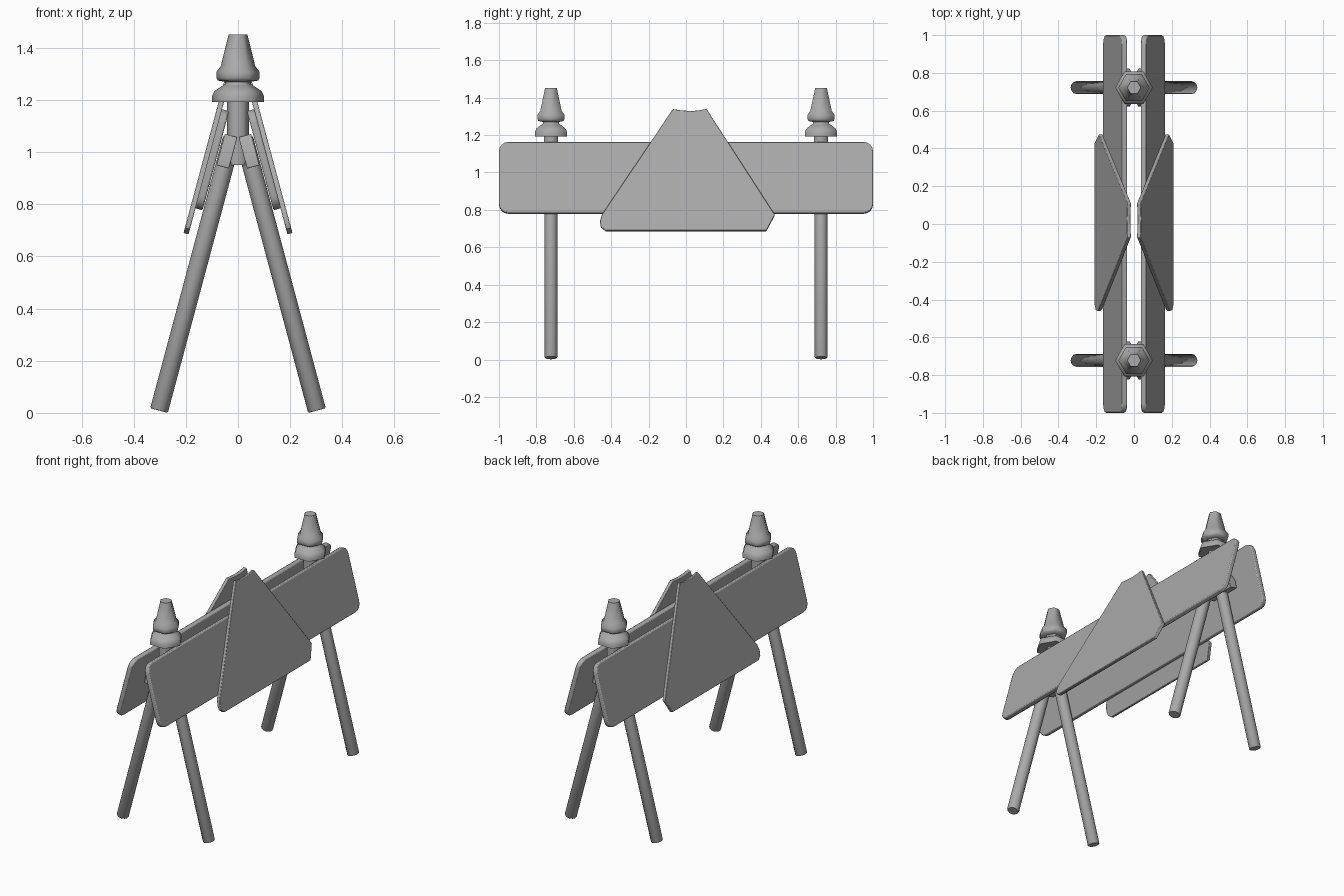
import bpy, bmesh
from math import sin, cos, pi, radians
from mathutils import Vector

if "Cube" in bpy.data.objects:
    bpy.data.objects.remove(bpy.data.objects["Cube"])

grey = bpy.data.materials.new("plain_grey")
grey.use_nodes = True
COLOUR = (0.40, 0.40, 0.40, 1)
grey.diffuse_color = COLOUR
grey.node_tree.nodes["Principled BSDF"].inputs["Base Color"].default_value = COLOUR

TILT = radians(15)
UP = Vector((-sin(TILT), 0, cos(TILT)))
OUT = Vector((cos(TILT), 0, sin(TILT)))


def finish(bm, name, bevel=0, angle=40):
    bmesh.ops.recalc_face_normals(bm, faces=bm.faces[:])
    mesh = bpy.data.meshes.new(name)
    bm.to_mesh(mesh)
    bm.free()
    ob = bpy.data.objects.new(name, mesh)
    bpy.context.collection.objects.link(ob)
    mesh.materials.append(grey)
    if bevel:
        mod = ob.modifiers.new("soft_edges", "BEVEL")
        mod.width = bevel
        mod.segments = 2
        mod.limit_method = "ANGLE"
        mod.angle_limit = radians(50)
    bpy.ops.object.select_all(action="DESELECT")
    ob.select_set(True)
    bpy.context.view_layer.objects.active = ob
    bpy.ops.object.shade_smooth_by_angle(angle=radians(angle))
    return ob


def leaning_slab(name, side, outline, base_x, base_z, thick, bevel):
    """Extruded (y, z) outline leaning inwards; base_x is its outer face at base_z."""
    bm = bmesh.new()
    rings = []
    for depth in (0, thick):
        ring = []
        for y, z in outline:
            p = Vector((base_x, y, base_z)) + UP * ((z - base_z) / cos(TILT)) - OUT * depth
            ring.append(bm.verts.new((p.x * side, p.y, p.z)))
        bm.faces.new(ring)
        rings.append(ring)
    n = len(outline)
    for i in range(n):
        j = (i + 1) % n
        bm.faces.new((rings[0][i], rings[0][j], rings[1][j], rings[1][i]))
    return finish(bm, name, bevel)


def rounded_rect(half, low, high, r, steps=4):
    pts = []
    corners = [(half - r, high - r), (r - half, high - r), (r - half, low + r), (half - r, low + r)]
    for k, (cy, cz) in enumerate(corners):
        for i in range(steps + 1):
            a = pi / 2 * (k + i / steps)
            pts.append((cy + r * cos(a), cz + r * sin(a)))
    return pts


def lathe(name, profile, sides, place, angle):
    """Closed solid of revolution from (radius, height) points."""
    bm = bmesh.new()
    rings = [[bm.verts.new(place(r * cos(2 * pi * i / sides), r * sin(2 * pi * i / sides), h))
              for i in range(sides)] for r, h in profile]
    for a, b in zip(rings, rings[1:]):
        for i in range(sides):
            j = (i + 1) % sides
            bm.faces.new((a[i], a[j], b[j], b[i]))
    bm.faces.new(rings[0])
    bm.faces.new(rings[-1])
    return finish(bm, name, 0, angle)


SIGN = [(-0.07, 1.34), (-0.03, 1.333), (0.03, 1.329), (0.07, 1.333), (0.11, 1.34),
        (0.475, 0.775), (0.43, 0.69), (-0.43, 0.69), (-0.455, 0.71), (-0.46, 0.74), (-0.45, 0.775)]
LAMP = [(0.10, 1.193), (0.10, 1.215), (0.09, 1.235), (0.06, 1.255), (0.05, 1.26), (0.05, 1.27),
        (0.078, 1.275), (0.083, 1.285), (0.083, 1.308), (0.066, 1.33), (0.036, 1.452)]
LEG_FOOT = (0.303, 0.009)
LEG_Y = 0.722

for side, label in ((1, "left"), (-1, "right")):
    # Long plank and the warning panel on its outside
    leaning_slab("plank_" + label, side, rounded_rect(1, 0.785, 1.165, 0.05),
                 0.165, 0.785, 0.03, 0.006)
    leaning_slab("panel_" + label, side, SIGN, 0.209, 0.69, 0.02, 0.003)

    for y, end in ((-LEG_Y, "front"), (LEG_Y, "back")):
        # Round tilted leg
        def along_leg(a, b, h, side=side, y=y):
            p = Vector((LEG_FOOT[0], y + b, LEG_FOOT[1])) + OUT * a + UP * h
            return (p.x * side, p.y, p.z)
        lathe(f"leg_{end}_{label}", [(0.031, 0), (0.035, 0.005), (0.035, 1.08)], 12, along_leg, 40)

        # Hinge block holding the leg to the post
        block = [(y - 0.1, 0.95), (y + 0.1, 0.95), (y + 0.1, 1.0),
                 (y + 0.06, 1.07), (y - 0.06, 1.07), (y - 0.1, 1.0)]
        leaning_slab(f"hinge_{end}_{label}", side, block, 0.083, 0.95, 0.05, 0.003)

# Centre posts with six-sided lamps
for y, end in ((-LEG_Y, "front"), (LEG_Y, "back")):
    def upright(a, b, h, y=y):
        return (a, y + b, h)
    lathe("post_" + end, [(0.043, 0.95), (0.043, 1.2)], 6, upright, 65)
    lathe("lamp_" + end, LAMP, 6, upright, 62)
